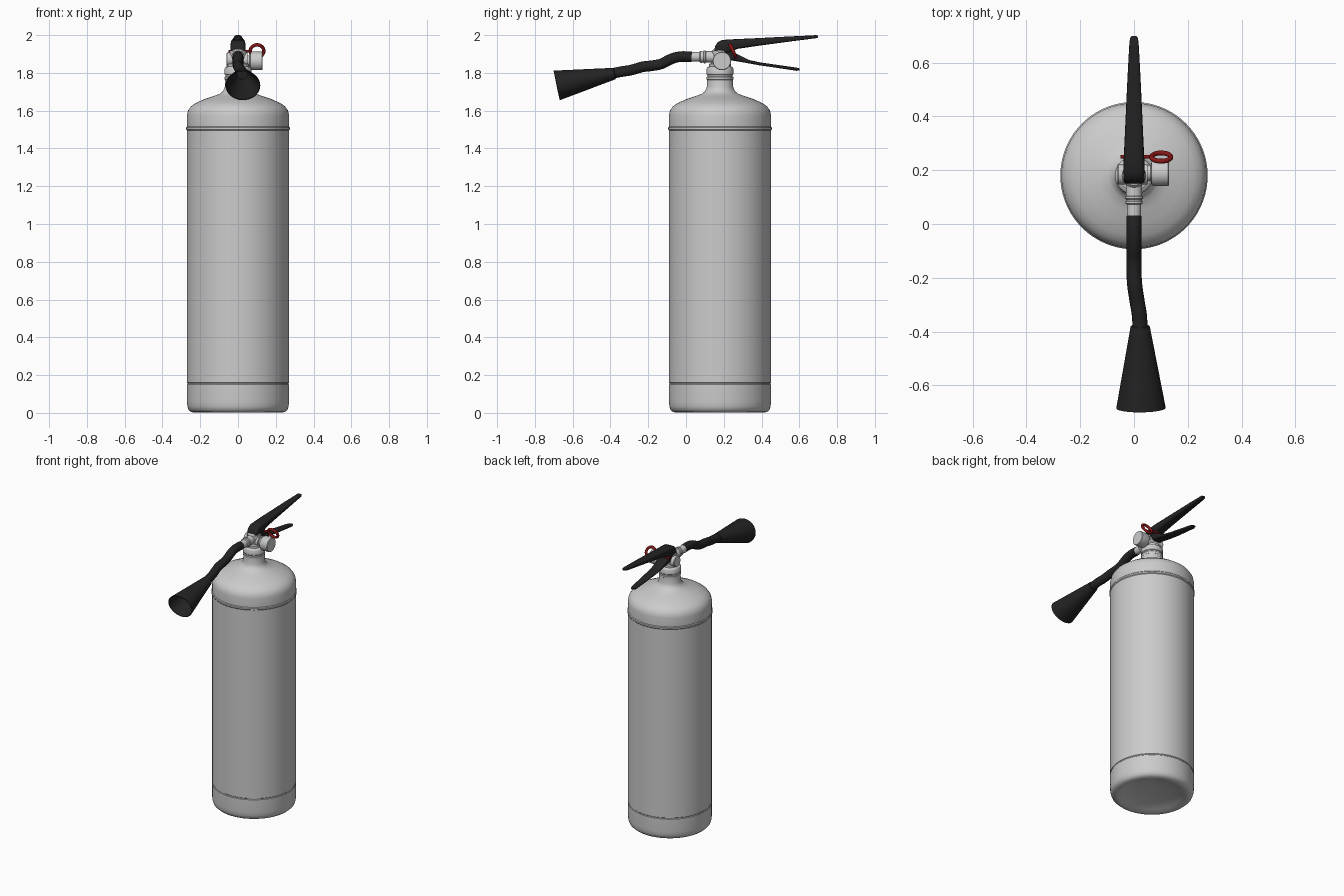
import bpy, bmesh, math
from mathutils import Vector, Matrix

CY = 0.18  # y of the tank axis


def material(name, rgb):
    m = bpy.data.materials.new(name)
    m.diffuse_color = (*rgb, 1)
    return m


GREY = material("light grey", (0.6, 0.6, 0.6))
BLACK = material("black", (0.017, 0.017, 0.017))
RED = material("dark red", (0.25, 0.008, 0.008))


def loft(name, rings, mat, angle=35, cap=True):
    """Skin a list of closed rings of points."""
    bm = bmesh.new()
    vs = [[bm.verts.new(p) for p in r] for r in rings]
    n = len(rings[0])
    for a, b in zip(vs, vs[1:]):
        for i in range(n):
            j = (i + 1) % n
            bm.faces.new((a[i], a[j], b[j], b[i]))
    if cap:
        bm.faces.new(vs[0])
        bm.faces.new(vs[-1])
    bmesh.ops.recalc_face_normals(bm, faces=bm.faces)
    me = bpy.data.meshes.new(name)
    bm.to_mesh(me)
    bm.free()
    me.materials.append(mat)
    ob = bpy.data.objects.new(name, me)
    bpy.context.collection.objects.link(ob)
    bpy.ops.object.select_all(action='DESELECT')
    ob.select_set(True)
    bpy.context.view_layer.objects.active = ob
    bpy.ops.object.shade_smooth_by_angle(angle=math.radians(angle))
    return ob


def lathe(name, profile, mat, origin, axis=(0, 0, 1), n=32, sx=1.0):
    """Revolve (radius, height) pairs about an axis; sx stretches sideways."""
    q = Vector((0, 0, 1)).rotation_difference(Vector(axis).normalized())
    ang = [2 * math.pi * i / n for i in range(n)]
    return loft(name, [[Vector(origin) + q @ Vector((r * sx * math.cos(t), r * math.sin(t), h))
                        for t in ang] for r, h in profile], mat)


def lever(name, sections, mat, n=20):
    """Bar along y from (y, z low, z high, half width) with rounded box sections."""
    def sq(v):
        return math.copysign(abs(v) ** 0.5, v)
    rings = []
    for y, lo, hi, w in sections:
        rings.append([(w * sq(math.cos(2 * math.pi * i / n)), y,
                       (lo + hi) / 2 + (hi - lo) / 2 * sq(math.sin(2 * math.pi * i / n)))
                      for i in range(n)])
    return loft(name, rings, mat, 50)


# Tank with rounded base, seams, domed shoulder and neck
lathe("tank", [(0.02, 0.03), (0.12, 0.026), (0.19, 0.012), (0.215, 0.002), (0.232, 0.001),
               (0.25, 0.006), (0.262, 0.017), (0.268, 0.035), (0.27, 0.06), (0.27, 0.15),
               (0.267, 0.153), (0.267, 0.157), (0.27, 0.16), (0.27, 1.495), (0.274, 1.50),
               (0.274, 1.51), (0.27, 1.515), (0.27, 1.575), (0.265, 1.60), (0.25, 1.622),
               (0.225, 1.64), (0.18, 1.66), (0.13, 1.677), (0.095, 1.69), (0.078, 1.705),
               (0.07, 1.725), (0.069, 1.77)], GREY, (0, CY, 0), n=72)

# Neck collar and valve body
lathe("collar", [(0.062, 1.758), (0.07, 1.764), (0.071, 1.778), (0.067, 1.782), (0.067, 1.788),
                 (0.071, 1.792), (0.071, 1.822), (0.066, 1.83), (0.057, 1.834), (0.057, 1.848),
                 (0.044, 1.852), (0.044, 1.915), (0.036, 1.925)], GREY, (0, CY, 0))
lathe("valve_side_boss", [(0.034, -0.062), (0.038, -0.058), (0.038, 0.05)], GREY,
      (0, CY + 0.005, 1.87), (1, 0, 0))

# Pressure gauge on the right
lathe("gauge", [(0.03, 0.03), (0.03, 0.062), (0.044, 0.066), (0.049, 0.074), (0.049, 0.126),
                (0.046, 0.13)], GREY, (0, CY + 0.01, 1.863), (1, 0, 0))

# Hose outlet with rings
lathe("outlet", [(0.03, 0), (0.03, 0.075), (0.034, 0.077), (0.034, 0.086), (0.029, 0.088),
                 (0.029, 0.094), (0.032, 0.096), (0.032, 0.104), (0.026, 0.108), (0.026, 0.17)],
      GREY, (0, CY, 1.885), (0, -1, 0), 24)

# Hose, swept along a smoothed path
pts = [Vector(p) for p in [(0, 0.03, 1.885), (0, -0.03, 1.886), (0, -0.08, 1.873),
                           (0, -0.13, 1.848), (0, -0.18, 1.838), (0.003, -0.23, 1.832),
                           (0.012, -0.29, 1.815), (0.02, -0.34, 1.807), (0.023, -0.40, 1.795)]]
path = []
for i in range(len(pts) - 1):
    a, b, c, d = pts[max(i - 1, 0)], pts[i], pts[i + 1], pts[min(i + 2, len(pts) - 1)]
    for k in range(4):
        t = k / 4
        path.append(0.5 * (2 * b + (c - a) * t + (2 * a - 5 * b + 4 * c - d) * t * t
                           + (3 * b - a - 3 * c + d) * t ** 3))
path.append(pts[-1])
rings = []
for i, p in enumerate(path):
    d = (path[min(i + 1, len(path) - 1)] - path[max(i - 1, 0)]).normalized()
    u = d.cross(Vector((0, 0, 1))).normalized()
    w = u.cross(d)
    rings.append([p + 0.028 * (u * math.cos(t) + w * math.sin(t))
                  for t in [2 * math.pi * k / 20 for k in range(20)]])
loft("hose", rings, BLACK)

# Discharge horn, hollow at the mouth
lathe("horn", [(0.026, 0), (0.031, 0.004), (0.08, 0.314), (0.076, 0.314), (0.025, 0.03)],
      BLACK, (0.023, -0.377, 1.797), (0.003, -0.31, -0.064), 40, 1.15)

# Squeeze lever (upper) and carrying handle (lower)
lever("upper_lever", [(0.15, 1.90, 1.925, 0.03), (0.156, 1.888, 1.945, 0.036),
                      (0.168, 1.886, 1.963, 0.039), (0.19, 1.892, 1.974, 0.04),
                      (0.23, 1.905, 1.977, 0.039), (0.27, 1.927, 1.979, 0.037),
                      (0.40, 1.946, 1.985, 0.031), (0.55, 1.966, 1.993, 0.024),
                      (0.66, 1.98, 1.998, 0.018), (0.69, 1.984, 2.0, 0.015),
                      (0.70, 1.988, 1.996, 0.009)], BLACK)
lever("lower_handle", [(0.20, 1.87, 1.925, 0.034), (0.24, 1.866, 1.915, 0.036),
                       (0.29, 1.858, 1.89, 0.035), (0.335, 1.85, 1.868, 0.033),
                       (0.39, 1.84, 1.856, 0.03), (0.48, 1.827, 1.843, 0.025),
                       (0.585, 1.811, 1.828, 0.017), (0.60, 1.814, 1.824, 0.011)], BLACK)

# Safety pin and its pull ring
lathe("safety_pin", [(0.007, -0.05), (0.007, 0.066)], RED, (0, 0.25, 1.915), (1, 0, 0), 12)
bpy.ops.mesh.primitive_torus_add(major_radius=0.036, minor_radius=0.009, major_segments=32,
                                 minor_segments=12, location=(0.101, 0.249, 1.916),
                                 rotation=(math.radians(-65), 0, 0))
ring = bpy.context.object
ring.name = "pull_ring"
ring.data.materials.append(RED)
bpy.ops.object.shade_smooth()
